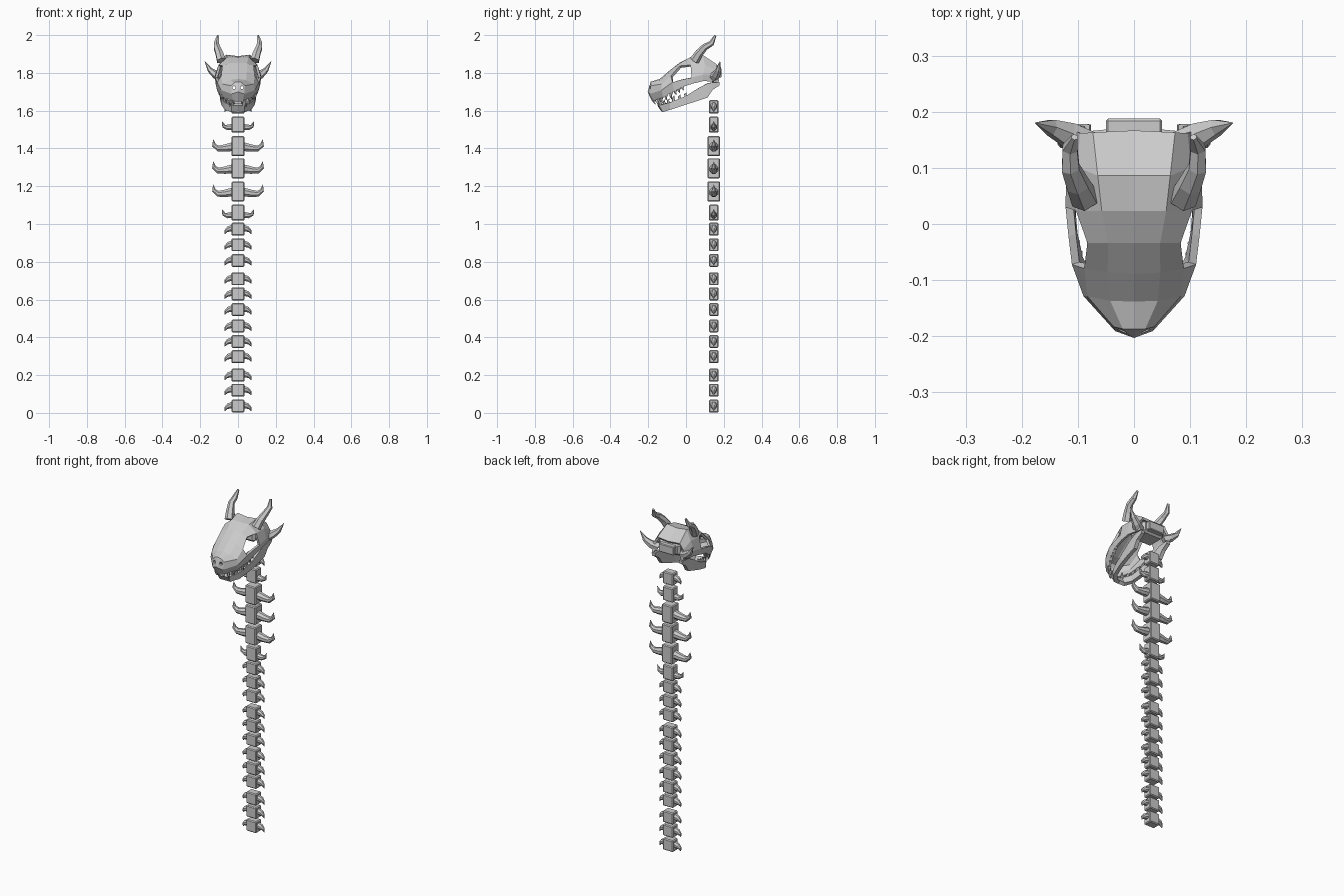
import bpy, bmesh
from mathutils import Vector, Matrix

if "Cube" in bpy.data.objects:
    bpy.data.objects.remove(bpy.data.objects["Cube"])

def finish(bm, name):
    bmesh.ops.remove_doubles(bm, verts=bm.verts, dist=0.0005)
    bmesh.ops.recalc_face_normals(bm, faces=bm.faces)
    me = bpy.data.meshes.new(name)
    bm.to_mesh(me)
    bm.free()
    ob = bpy.data.objects.new(name, me)
    bpy.context.collection.objects.link(ob)
    return ob

def solidify(ob, t):
    m = ob.modifiers.new("thickness", 'SOLIDIFY')
    m.thickness, m.offset, m.use_even_offset = t, 0, False

def box(bm, x, y, z, chamfer=0.0):
    """Box spanning (lo, hi) on each axis."""
    c = [(a + b) / 2 for a, b in (x, y, z)]
    s = [b - a for a, b in (x, y, z)]
    tmp = bmesh.ops.create_cube(bm, size=1, matrix=Matrix.Translation(c) @ Matrix.Diagonal((*s, 1)))
    if chamfer:
        edges = list({e for v in tmp['verts'] for e in v.link_edges})
        bmesh.ops.bevel(bm, geom=edges, offset=chamfer, segments=1, affect='EDGES', profile=0.5)

def horn(bm, path, radii, ref, sides=6, squash=1.0):
    """Faceted tapering tube along a path."""
    pts = [Vector(p) for p in path]
    rings = []
    for i, p in enumerate(pts):
        t = (pts[min(i + 1, len(pts) - 1)] - pts[max(i - 1, 0)]).normalized()
        u = Vector(ref)
        u = (u - t * u.dot(t)).normalized()
        w = t.cross(u)
        ring = []
        for k in range(sides):
            d = Matrix.Rotation(6.28318 * (k + .5) / sides, 3, 'Z') @ Vector((1, 0, 0))
            ring.append(bm.verts.new(p + (u * d.x + w * d.y * squash) * radii[i]))
        rings.append(ring)
    for a, b in zip(rings, rings[1:]):
        for k in range(sides):
            bm.faces.new((a[k], a[(k + 1) % sides], b[(k + 1) % sides], b[k]))
    bm.faces.new(rings[0])
    bm.faces.new(rings[-1])

# Spine: chamfered blocks with a claw on each side
SMALL = [(.03, 0, .006), (.05, 0, 0), (.063, 0, -.010), (.070, 0, -.026)], [.018, .016, .010, .001]
MEDIUM = [(.03, 0, -.012), (.055, 0, -.015), (.075, 0, -.008), (.085, 0, .018)], [.018, .016, .011, .001]
LARGE = [(.03, 0, -.003), (.07, 0, -.010), (.105, 0, -.012), (.127, 0, .005), (.131, 0, .036)], [.025, .021, .017, .012, .001]
levels = [(z, .034, .025, SMALL) for z in
          (.036, .12, .20, .298, .378, .46, .547, .63, .71, .807, .89, .973)]
levels += [(1.06, .042, .025, MEDIUM)]
levels += [(z, .053, .033, LARGE) for z in (1.172, 1.295, 1.412)]
levels += [(1.526, .042, .025, MEDIUM), (1.62, .036, .025, SMALL)]
for z, hz, hy, (path, radii) in levels:
    bm = bmesh.new()
    box(bm, (-.034, .034), (.147 - hy, .147 + hy), (max(0, z - hz), z + hz), .005)
    for s in (1, -1):
        horn(bm, [(s * p[0], .147, z + p[2]) for p in path], radii, (0, 1, 0), 8)
    finish(bm, "vertebra")

# Skull shell: half cross-sections from snout to nape, crown to cheek
STATIONS = [
    [(0, -.182, 1.748), (.018, -.182, 1.745), (.032, -.178, 1.73), (.030, -.185, 1.69), (.022, -.165, 1.655)],
    [(0, -.135, 1.762), (.040, -.133, 1.757), (.078, -.125, 1.738), (.084, -.125, 1.71), (.070, -.12, 1.672)],
    [(0, -.085, 1.805), (.045, -.082, 1.80), (.085, -.075, 1.78), (.104, -.07, 1.75), (.098, -.06, 1.705)],
    [(0, -.03, 1.848), (.045, -.03, 1.845), (.080, -.03, 1.832), (.110, -.02, 1.765), (.108, -.015, 1.728)],
    [(0, .025, 1.876), (.055, .025, 1.876), (.098, .025, 1.838), (.115, .03, 1.775), (.112, .04, 1.745)],
    [(0, .085, 1.882), (.062, .085, 1.890), (.095, .10, 1.84), (.114, .09, 1.79), (.110, .09, 1.757)],
    [(0, .163, 1.835), (.070, .16, 1.84), (.090, .16, 1.81), (.100, .165, 1.79), (.094, .175, 1.755)],
]
bm = bmesh.new()
for s in (1, -1):
    grid = [[bm.verts.new((s * x, y, z)) for x, y, z in row] for row in STATIONS]
    for i in range(6):
        for j in range(4):
            if j == 2 and i in (2, 3):      # eye socket
                continue
            bm.faces.new((grid[i][j], grid[i + 1][j], grid[i + 1][j + 1], grid[i][j + 1]))
    # beak tip
    tip = bm.verts.new((0, -.196, 1.70))
    low = bm.verts.new((0, -.172, 1.65))
    g = grid[0]
    for f in ((g[0], g[1], tip), (g[1], g[2], tip), (g[2], g[3], tip), (g[3], g[4], low, tip)):
        bm.faces.new(f)
skull = finish(bm, "skull_shell")
solidify(skull, .014)

# Nostrils
bm = bmesh.new()
for s in (1, -1):
    bmesh.ops.create_cone(bm, cap_ends=True, segments=6, radius1=.009, radius2=.009, depth=.1,
                          matrix=Matrix.Translation((s * .021, -.19, 1.722)) @ Matrix.Rotation(1.5708, 4, 'X'))
cutter = finish(bm, "nostril_cutter")
cutter.hide_render = True
cutter.hide_set(True)
m = skull.modifiers.new("nostrils", 'BOOLEAN')
m.operation, m.object, m.solver = 'DIFFERENCE', cutter, 'EXACT'

# Braincase and nape plate
bm = bmesh.new()
box(bm, (-.07, .07), (.05, .163), (1.765, 1.835), .012)
finish(bm, "braincase")
bm = bmesh.new()
box(bm, (-.05, .05), (.155, .188), (1.775, 1.825), .004)
finish(bm, "nape_plate")

# Lower jaw: x, y, top, bottom of one branch, mirrored
JAW = [(0, -.142, 1.633, 1.603), (.03, -.135, 1.632, 1.596), (.062, -.08, 1.645, 1.606), (.08, 0, 1.678, 1.632),
       (.086, .07, 1.722, 1.655), (.088, .115, 1.745, 1.67), (.09, .14, 1.75, 1.71), (.09, .178, 1.752, 1.735)]
bm = bmesh.new()
for s in (1, -1):
    rows = [[bm.verts.new(v) for v in ((s * x, y, t), (s * x * .97, y + .02 * (y < -.1), b))]
            for x, y, t, b in JAW]
    for a, b in zip(rows, rows[1:]):
        bm.faces.new((a[0], b[0], b[1], a[1]))
solidify(finish(bm, "lower_jaw"), .022)

# Teeth along both jaws
def teeth(name, rim, sizes, direction):
    bm = bmesh.new()
    pts = [Vector(p) for p in rim]
    n = len(pts) - 1
    for k, size in enumerate(sizes):
        f = k / (len(sizes) - 1) * n
        i = min(int(f), n - 1)
        p = pts[i].lerp(pts[i + 1], f - i)
        for s in (1, -1):
            q = Vector((s * p.x, p.y, p.z))
            horn(bm, [q - Vector((0, 0, direction * .006)), q + Vector((0, -.004, direction * size * .5)),
                      q + Vector((0, .003, direction * size))], [.009, .006, .001], (1, 0, 0), 5)
    finish(bm, name)

teeth("upper_teeth", [r[4] for r in STATIONS[:4]], [.022, .042, .028, .025, .038, .026, .024, .02], -1)
teeth("lower_teeth", [j[:3] for j in JAW[1:4]], [.045, .024, .022, .03, .02, .018], 1)

# Crown horns and cheek spikes
for s in (1, -1):
    bm = bmesh.new()
    horn(bm, [(s * x, y, z) for x, y, z in
              ((.088, .045, 1.865), (.100, .07, 1.905), (.113, .10, 1.937), (.114, .135, 1.957), (.106, .155, 1.997))],
         [.026, .022, .018, .015, .006], (1, 0, 0))
    finish(bm, "crown_horn")
    bm = bmesh.new()
    horn(bm, [(s * x, y, z) for x, y, z in
              ((.085, .14, 1.775), (.118, .16, 1.79), (.148, .172, 1.815), (.176, .18, 1.862))],
         [.030, .024, .016, .001], (0, 1, 0), 6, .9)
    finish(bm, "cheek_spike")
